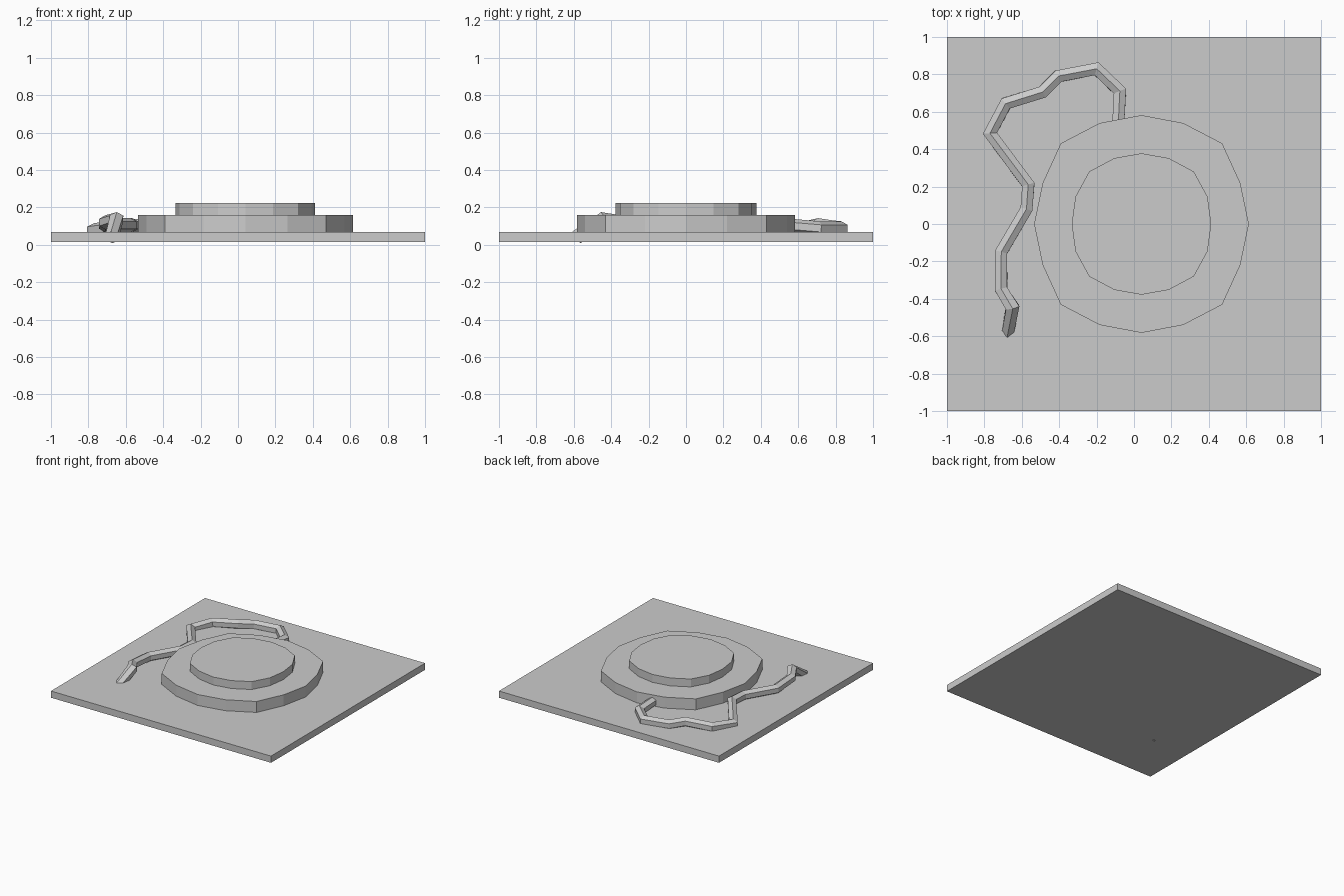
import bpy, bmesh, math
from mathutils import Vector

if "Cube" in bpy.data.objects:
    bpy.data.objects.remove(bpy.data.objects["Cube"])


def finish(name, bm):
    bmesh.ops.recalc_face_normals(bm, faces=bm.faces)
    me = bpy.data.meshes.new(name)
    bm.to_mesh(me)
    bm.free()
    ob = bpy.data.objects.new(name, me)
    bpy.context.collection.objects.link(ob)
    return ob


def prism(name, outline, z0, z1):
    bm = bmesh.new()
    low = [bm.verts.new((x, y, z0)) for x, y in outline]
    high = [bm.verts.new((x, y, z1)) for x, y in outline]
    n = len(outline)
    bm.faces.new(low[::-1])
    bm.faces.new(high)
    for i in range(n):
        j = (i + 1) % n
        bm.faces.new((low[i], low[j], high[j], high[i]))
    return finish(name, bm)


def uneven_ring(cx, quarter):
    # mirror the radii of one quarter around a 16-sided outline
    radii = (quarter + quarter[-2::-1])[:-1] * 2
    return [(cx + r * math.cos(i * math.pi / 8), r * math.sin(i * math.pi / 8))
            for i, r in enumerate(radii)]


def tube(name, path, rx, rz, sides=6):
    pts = [Vector(p) for p in path]
    bm = bmesh.new()
    rings = []
    for i, p in enumerate(pts):
        a = (p - pts[i - 1]).normalized() if i else (pts[1] - p).normalized()
        b = (pts[i + 1] - p).normalized() if i < len(pts) - 1 else a
        t = (a + b).normalized()
        side = t.cross(Vector((0, 0, 1))).normalized()
        up = side.cross(t)
        miter = 1 / max(t.dot(a), 0.6)
        ring = []
        for k in range(sides):
            ang = 2 * math.pi * k / sides
            ring.append(bm.verts.new(p + side * (math.sin(ang) * rx * miter)
                                     + up * (math.cos(ang) * rz)))
        rings.append(ring)
    for r0, r1 in zip(rings, rings[1:]):
        for k in range(sides):
            j = (k + 1) % sides
            bm.faces.new((r0[k], r0[j], r1[j], r1[k]))
    bm.faces.new(rings[0])
    bm.faces.new(rings[-1])
    return finish(name, bm)


# Square ground slab
prism("base_plate", [(-1, -1), (1, -1), (1, 1), (-1, 1)], 0.015, 0.07)

# Two stacked low-poly discs
prism("lower_disc", uneven_ring(0.04, [.574, .572, .61, .584, .582]), 0.06, 0.16)
prism("upper_disc", uneven_ring(0.04, [.373, .382, .396, .381, .378]), 0.15, 0.225)

# Cable wandering from the disc across the slab
tube("cable", [
    (-.085, .52, .105), (-.075, .71, .088), (-.20, .83, .088),
    (-.405, .79, .092), (-.49, .705, .105), (-.685, .645, .09),
    (-.77, .485, .078), (-.565, .21, .105), (-.575, .08, .105),
    (-.71, -.15, .105), (-.71, -.35, .12), (-.65, -.445, .138),
    (-.675, -.585, .04)], 0.037, 0.038)
